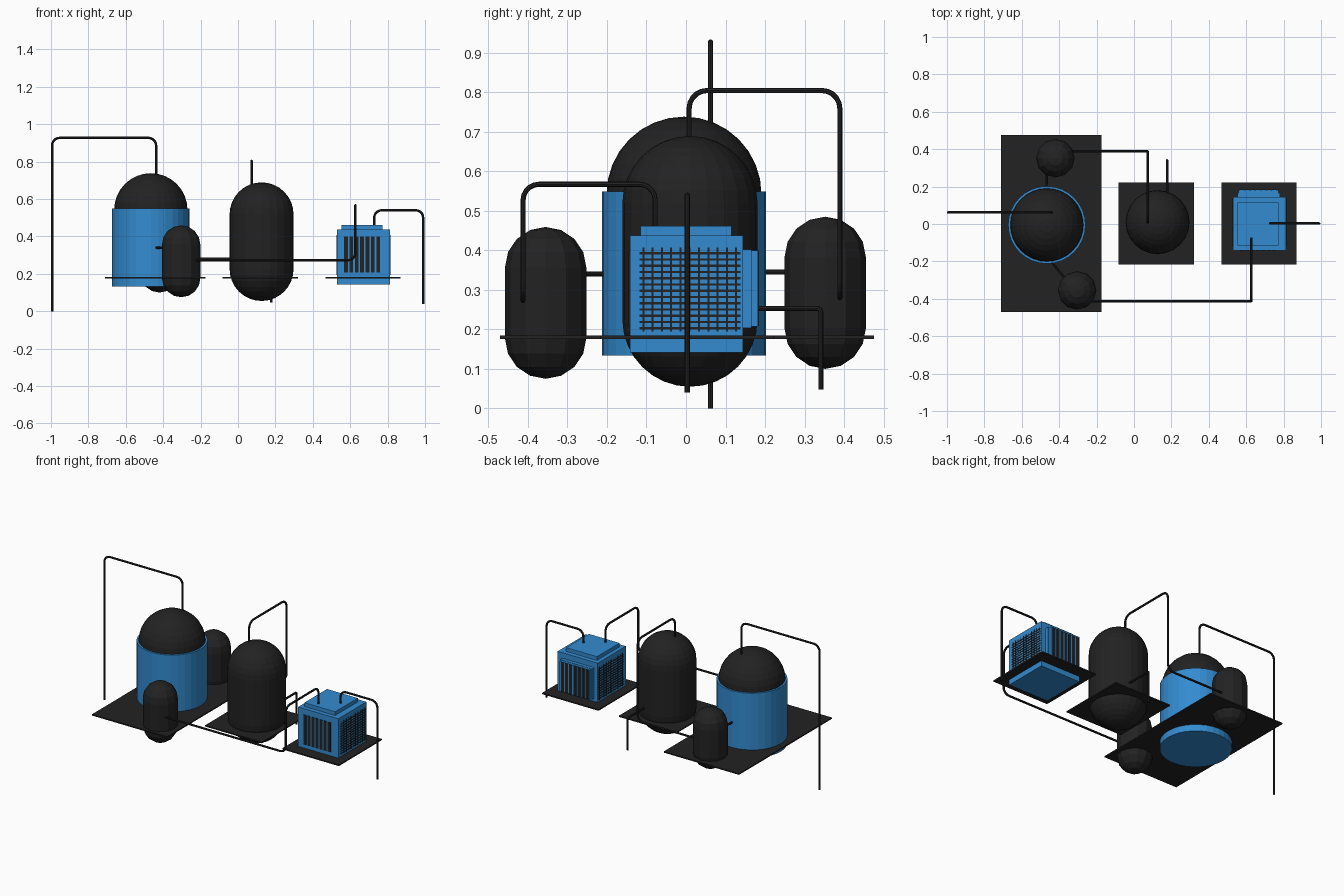
import bpy, bmesh, math
from mathutils import Vector, Matrix

if "Cube" in bpy.data.objects:
    bpy.data.objects.remove(bpy.data.objects["Cube"])


def material(name, rgb):
    m = bpy.data.materials.new(name)
    m.use_nodes = True
    m.diffuse_color = (*rgb, 1)
    bsdf = next(n for n in m.node_tree.nodes if n.type == 'BSDF_PRINCIPLED')
    bsdf.inputs["Base Color"].default_value = (*rgb, 1)
    return m


BLACK = material("charcoal black", (0.016, 0.016, 0.016))
BLUE = material("machine blue", (0.033, 0.26, 0.63))


def finish(name, bm, mat):
    bmesh.ops.recalc_face_normals(bm, faces=bm.faces)
    mesh = bpy.data.meshes.new(name)
    bm.to_mesh(mesh)
    bm.free()
    mesh.materials.append(mat)
    obj = bpy.data.objects.new(name, mesh)
    bpy.context.collection.objects.link(obj)
    return obj


def add_box(bm, lo, hi):
    lo, hi = Vector(lo), Vector(hi)
    size = Matrix.Diagonal((*(hi - lo), 1))
    bmesh.ops.create_cube(bm, size=1, matrix=Matrix.Translation((lo + hi) / 2) @ size)


def box(name, lo, hi, mat):
    bm = bmesh.new()
    add_box(bm, lo, hi)
    return finish(name, bm, mat)


def capsule(name, x, y, r, z0, z1, sides, rings, mat):
    """Upright tank with hemispherical ends, turned from a half profile."""
    quarter = [i * math.pi / 2 / rings for i in range(rings + 1)]
    prof = [(r * math.sin(a), z0 + r - r * math.cos(a)) for a in quarter]
    prof += [(r * math.sin(a), z1 - r + r * math.cos(a)) for a in reversed(quarter)]
    bm = bmesh.new()
    verts = [bm.verts.new((x + px, y, pz)) for px, pz in prof]
    edges = [bm.edges.new(pair) for pair in zip(verts, verts[1:])]
    bmesh.ops.spin(bm, geom=verts + edges, cent=(x, y, 0), axis=(0, 0, 1),
                   angle=math.tau, steps=sides)
    bmesh.ops.remove_doubles(bm, verts=bm.verts, dist=0.0005)
    return finish(name, bm, mat)


def pipe(name, points, bend=0.04, r=0.0065):
    """Tube along straight runs with rounded elbows."""
    pts = [Vector(p) for p in points]
    path = [pts[0]]
    for a, b, c in zip(pts, pts[1:], pts[2:]):
        u, v = (a - b).normalized(), (c - b).normalized()
        centre = b + (u + v) * bend
        for i in range(6):
            t = i / 5 * math.pi / 2
            path.append(centre - v * bend * math.cos(t) - u * bend * math.sin(t))
    path.append(pts[-1])
    curve = bpy.data.curves.new(name, 'CURVE')
    curve.dimensions = '3D'
    curve.bevel_depth = r
    curve.bevel_resolution = 2
    curve.use_fill_caps = True
    line = curve.splines.new('POLY')
    line.points.add(len(path) - 1)
    for p, co in zip(line.points, path):
        p.co = (*co, 1)
    curve.materials.append(BLACK)
    obj = bpy.data.objects.new(name, curve)
    bpy.context.collection.objects.link(obj)
    bpy.ops.object.select_all(action='DESELECT')
    obj.select_set(True)
    bpy.context.view_layer.objects.active = obj
    bpy.ops.object.convert(target='MESH')
    bpy.ops.object.shade_smooth_by_angle()


# Floor plates
for name, x0, x1, y0, y1 in (("large_platform", -0.71, -0.175, -0.47, 0.475),
                             ("middle_platform", -0.083, 0.322, -0.216, 0.221),
                             ("cooler_platform", 0.468, 0.869, -0.216, 0.221)):
    box(name, (x0, y0, 0.176), (x1, y1, 0.184), BLACK)

# Main tank: blue jacket with a black dome
bm = bmesh.new()
bmesh.ops.create_cone(bm, cap_ends=True, segments=32, radius1=0.207, radius2=0.207,
                      depth=0.415, matrix=Matrix.Translation((-0.466, -0.005, 0.341)))
finish("main_tank_jacket", bm, BLUE)
capsule("main_tank_dome", -0.466, -0.005, 0.196, 0.15, 0.738, 32, 8, BLACK)

# Other tanks
capsule("middle_tank", 0.126, 0.01, 0.171, 0.055, 0.689, 24, 8, BLACK)
capsule("front_small_tank", -0.304, -0.355, 0.103, 0.075, 0.459, 12, 4, BLACK)
capsule("back_small_tank", -0.42, 0.352, 0.103, 0.1, 0.485, 12, 4, BLACK)

# Cooler body, lid and back vent housing
box("cooler_body", (0.528, -0.142, 0.142), (0.813, 0.144, 0.437), BLUE)
box("cooler_lid", (0.553, -0.115, 0.43), (0.772, 0.115, 0.461), BLUE)
box("back_vent_base", (0.553, 0.14, 0.204), (0.78, 0.166, 0.402), BLUE)
box("back_vent_housing", (0.56, 0.16, 0.207), (0.773, 0.182, 0.4), BLUE)

# Upright dark slots on front and back
for name, y in (("front_slots", -0.143), ("back_slots", 0.182)):
    bm = bmesh.new()
    for i in range(7):
        x = 0.567 + i * 0.0288
        add_box(bm, (x, y - 0.002, 0.208), (x + 0.02, y + 0.002, 0.399))
    finish(name, bm, BLACK)

# Wire grilles on both sides
for name, x in (("left_grille", 0.813), ("right_grille", 0.528)):
    bm = bmesh.new()
    for i in range(11):
        y = -0.108 + i * 0.0235
        add_box(bm, (x - 0.002, y - 0.0025, 0.195), (x + 0.002, y + 0.0025, 0.407))
    for i in range(13):
        z = 0.203 + i * 0.0158
        add_box(bm, (x - 0.002, -0.117, z - 0.003), (x + 0.002, 0.138, z + 0.003))
    finish(name, bm, BLACK)

# Pipework
pipe("main_outlet_pipe", [(-0.438, 0.062, 0.65), (-0.438, 0.062, 0.927),
                          (-0.994, 0.062, 0.927), (-0.994, 0.062, 0)])
pipe("middle_tank_pipe", [(0.073, 0.008, 0.6), (0.073, 0.008, 0.804), (0.073, 0.389, 0.804),
                          (0.073, 0.389, 0.28), (-0.4, 0.389, 0.28)], bend=0.045)
pipe("cooler_feed_pipe", [(-0.3, -0.412, 0.273), (0.628, -0.412, 0.273), (0.628, -0.412, 0.567),
                          (0.628, -0.078, 0.567), (0.628, -0.078, 0.44)])
pipe("cooler_outlet_pipe", [(0.728, 0.003, 0.44), (0.728, 0.003, 0.54),
                            (0.99, 0.003, 0.54), (0.99, 0.003, 0.04)])
pipe("middle_drain_pipe", [(0.177, 0.06, 0.253), (0.177, 0.341, 0.253),
                           (0.177, 0.341, 0.048)], bend=0.01)
pipe("front_connector", [(-0.45, -0.19, 0.34), (-0.33, -0.34, 0.34)])
pipe("back_connector", [(-0.47, 0.1, 0.345), (-0.465, 0.34, 0.345)])
